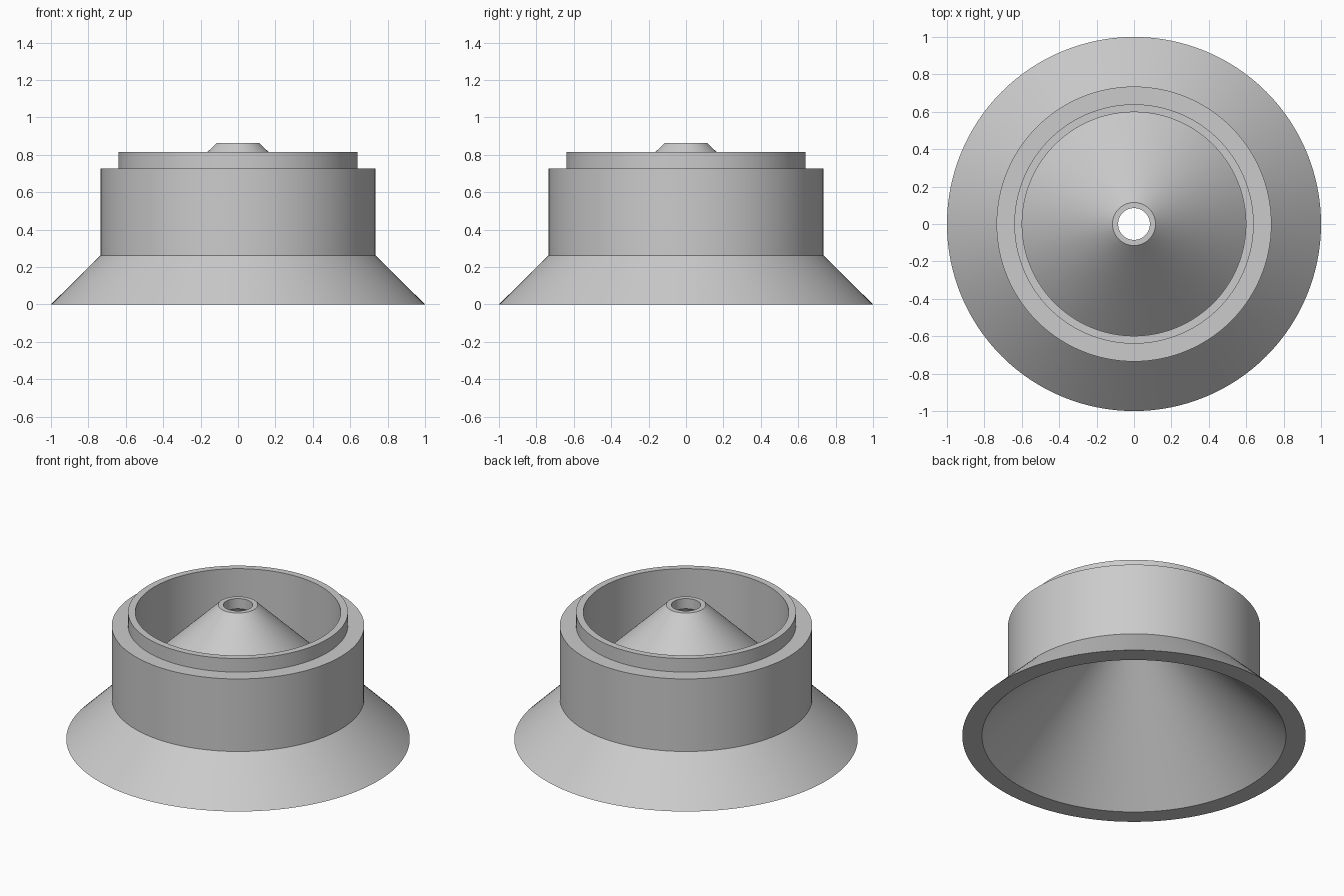
import bpy
import bmesh
import math

if "Cube" in bpy.data.objects:
    bpy.data.objects.remove(bpy.data.objects["Cube"], do_unlink=True)

SEGMENTS = 128

# Single grey material
grey = bpy.data.materials.new("plain grey")
grey.use_nodes = True
colour = (0.6, 0.6, 0.6, 1)
grey.diffuse_color = colour
grey.node_tree.nodes["Principled BSDF"].inputs["Base Color"].default_value = colour


def revolve(name, profile):
    """Spin a closed (radius, height) profile about the z axis."""
    bm = bmesh.new()
    rings = []
    for r, z in profile:
        rings.append([bm.verts.new((r * math.cos(math.tau * i / SEGMENTS),
                                    r * math.sin(math.tau * i / SEGMENTS), z))
                      for i in range(SEGMENTS)])
    for a, b in zip(rings, rings[1:] + rings[:1]):
        for i in range(SEGMENTS):
            j = (i + 1) % SEGMENTS
            bm.faces.new((a[i], a[j], b[j], b[i]))
    bmesh.ops.recalc_face_normals(bm, faces=bm.faces)
    mesh = bpy.data.meshes.new(name)
    bm.to_mesh(mesh)
    bm.free()
    mesh.materials.append(grey)
    obj = bpy.data.objects.new(name, mesh)
    bpy.context.collection.objects.link(obj)
    bpy.ops.object.select_all(action="DESELECT")
    obj.select_set(True)
    bpy.context.view_layer.objects.active = obj
    bpy.ops.object.shade_smooth_by_angle(angle=math.radians(25))
    return obj


revolve("funnel_body", [
    (1.0, 0.0),        # flared skirt
    (0.735, 0.262),
    (0.735, 0.728),    # stepped collar
    (0.64, 0.728),
    (0.64, 0.815),
    (0.598, 0.815),    # inner wall of the collar
    (0.598, 0.392),
    (0.115, 0.862),    # central cone and its tip
    (0.085, 0.862),
    (0.085, 0.797),    # bore
    (0.885, 0.0),      # hollow underside
])
